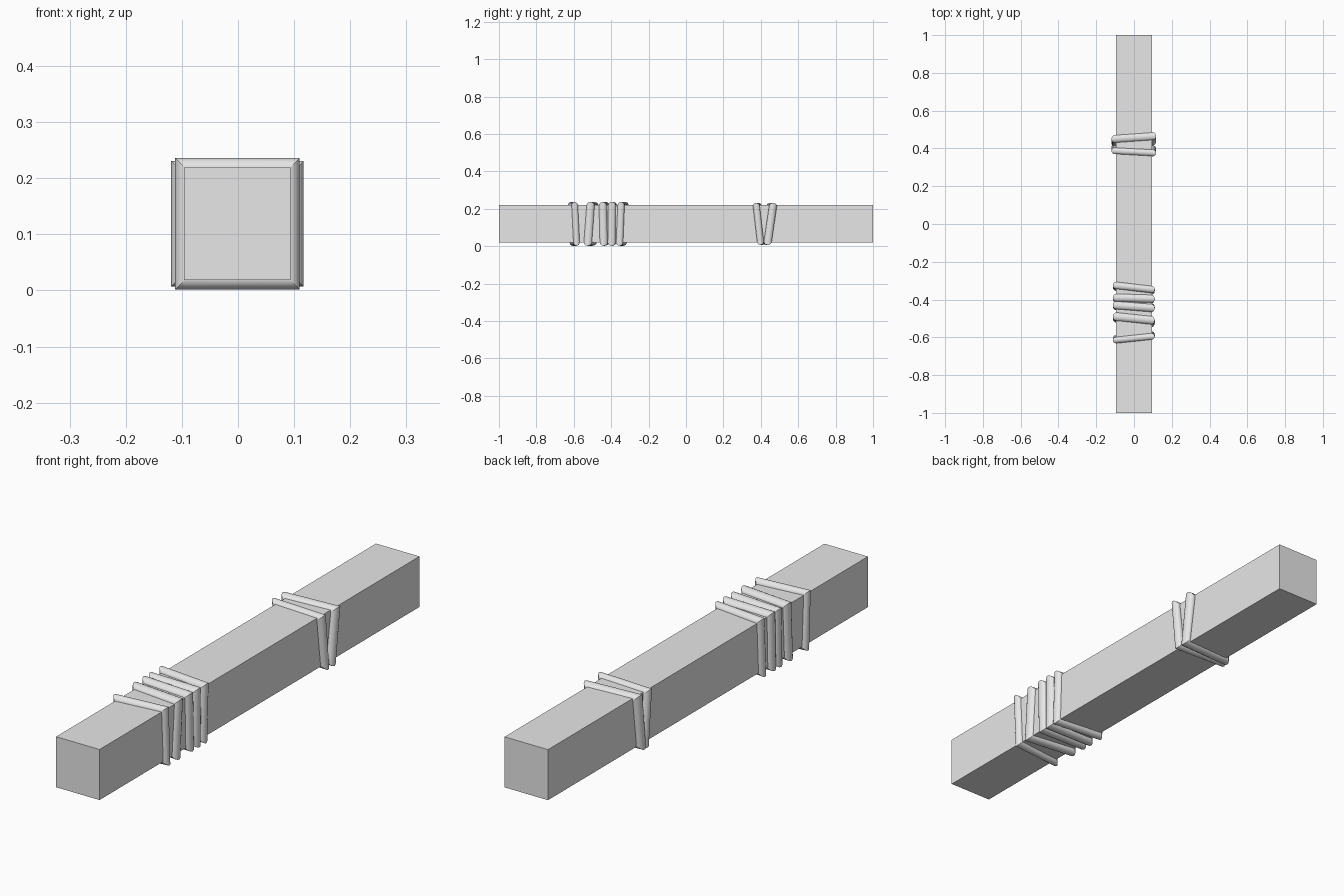
import bpy, bmesh, math

if "Cube" in bpy.data.objects:
    bpy.data.objects.remove(bpy.data.objects["Cube"])

grey = bpy.data.materials.new("light_grey")
grey.use_nodes = True
grey.diffuse_color = (0.8, 0.8, 0.8, 1)
grey.node_tree.nodes["Principled BSDF"].inputs["Base Color"].default_value = (0.8, 0.8, 0.8, 1)

MID_X, MID_Z = -0.001, 0.119
SIDES = 16


def add_object(name, bm):
    bmesh.ops.recalc_face_normals(bm, faces=bm.faces)
    mesh = bpy.data.meshes.new(name)
    bm.to_mesh(mesh)
    bm.free()
    mesh.materials.append(grey)
    obj = bpy.data.objects.new(name, mesh)
    bpy.context.collection.objects.link(obj)
    return obj


# Square timber beam
bm = bmesh.new()
bmesh.ops.create_cube(bm, size=1)
for v in bm.verts:
    v.co = (MID_X + v.co.x * 0.19, v.co.y * 2, MID_Z + v.co.z * 0.2)
add_object("beam", bm)


def rope_turn(name, half_x, half_z, depth, width, corner_y):
    """One square turn of rope with mitred corners; corner_y gives the slant."""
    bm = bmesh.new()
    loops = []
    for (sx, sz), y in zip([(-1, 1), (1, 1), (1, -1), (-1, -1)], corner_y):
        loop = []
        for i in range(SIDES):
            a = 2 * math.pi * i / SIDES
            d = depth * math.cos(a)
            loop.append(bm.verts.new((MID_X + sx * (half_x + d),
                                      y + width * math.sin(a),
                                      MID_Z + sz * (half_z + d))))
        loops.append(loop)
    for k in range(4):
        a, b = loops[k], loops[(k + 1) % 4]
        for i in range(SIDES):
            j = (i + 1) % SIDES
            bm.faces.new((a[i], a[j], b[j], b[i])).smooth = True
    # Keep the mitred corners crisp
    for loop in loops:
        for i in range(SIDES):
            bm.edges.get((loop[i], loop[(i + 1) % SIDES])).smooth = False
    add_object(name, bm)


# Front lashing: corner order is top left, top right, bottom right, bottom left
front_turns = [
    (0.017, (-0.615, -0.595, -0.585, -0.605)),
    (0.022, (-0.490, -0.510, -0.525, -0.500)),
    (0.021, (-0.430, -0.445, -0.440, -0.435)),
    (0.021, (-0.390, -0.396, -0.398, -0.395)),
    (0.019, (-0.325, -0.347, -0.355, -0.335)),
]
for n, (width, ys) in enumerate(front_turns):
    rope_turn(f"front_rope_turn_{n + 1}", 0.093, 0.099, 0.018, width, ys)

# Rear lashing
rear_turns = [
    (0.018, (0.388, 0.376, 0.398, 0.408)),
    (0.021, (0.450, 0.465, 0.437, 0.428)),
]
for n, (width, ys) in enumerate(rear_turns):
    rope_turn(f"rear_rope_turn_{n + 1}", 0.100, 0.094, 0.018, width, ys)
